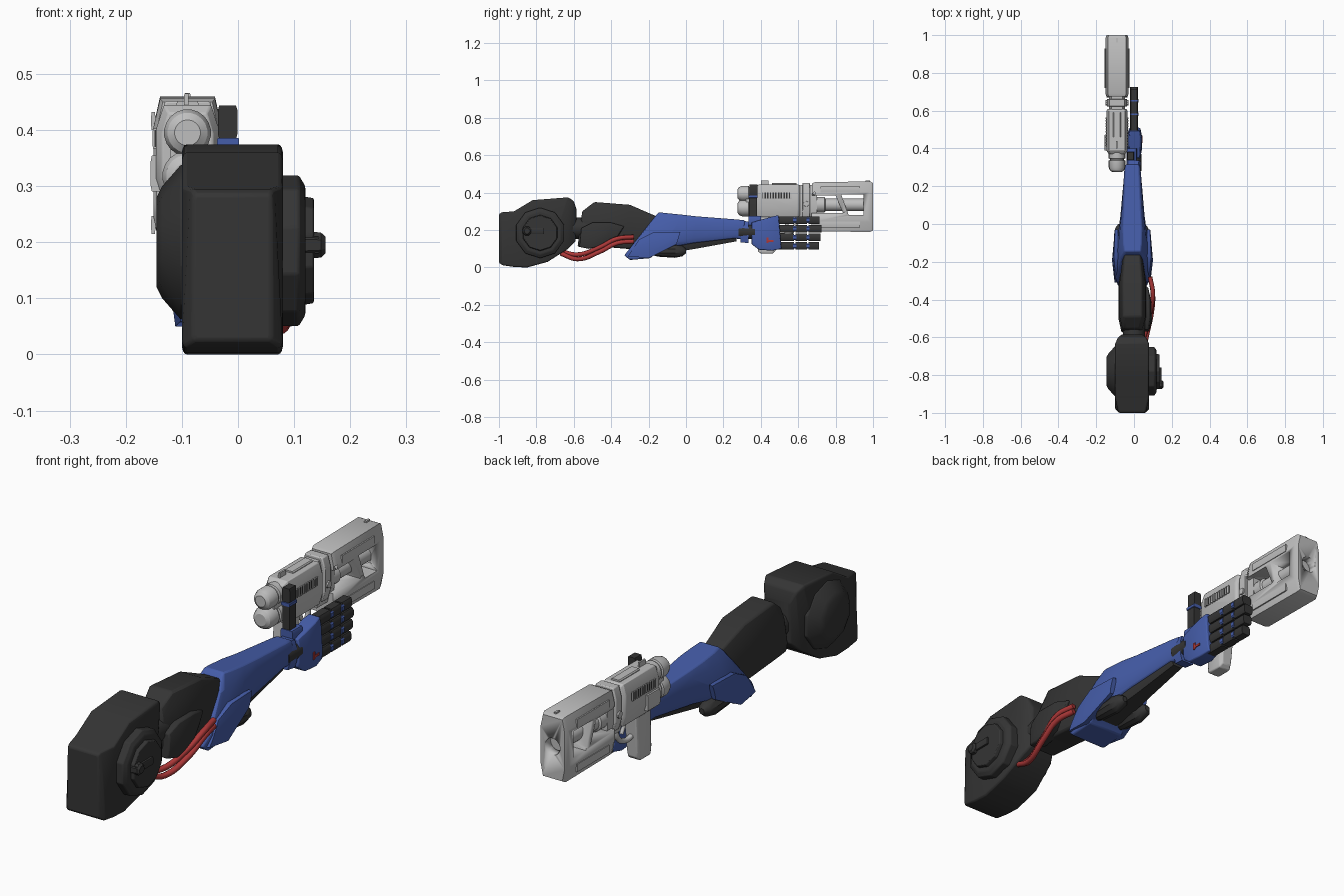
import bpy, bmesh, math
from mathutils import Vector

old = bpy.data.objects.get("Cube")
if old:
    bpy.data.objects.remove(old)


def material(name, rgb):
    m = bpy.data.materials.new(name)
    m.use_nodes = True
    m.diffuse_color = (*rgb, 1)
    m.node_tree.nodes["Principled BSDF"].inputs["Base Color"].default_value = (*rgb, 1)
    return m


DARK = material("charcoal", (.035, .035, .035))
BLUE = material("blue", (.06, .11, .4))
GREY = material("light_grey", (.52, .52, .52))
RED = material("red", (.42, .04, .04))


def finish(name, bm, mat, bevel=0.0):
    bmesh.ops.recalc_face_normals(bm, faces=bm.faces)
    me = bpy.data.meshes.new(name)
    bm.to_mesh(me)
    bm.free()
    me.materials.append(mat)
    ob = bpy.data.objects.new(name, me)
    bpy.context.collection.objects.link(ob)
    if bevel:
        mod = ob.modifiers.new("edge", "BEVEL")
        mod.width, mod.segments, mod.angle_limit = bevel, 2, math.radians(30)
    bpy.ops.object.select_all(action="DESELECT")
    ob.select_set(True)
    bpy.context.view_layer.objects.active = ob
    bpy.ops.object.shade_smooth_by_angle(angle=math.radians(32))
    return ob


def skin(rings):
    """Bridge equal rings of points into a closed solid."""
    bm = bmesh.new()
    rows = [[bm.verts.new(p) for p in r] for r in rings]
    n = len(rows[0])
    for a, b in zip(rows, rows[1:]):
        for i in range(n):
            j = (i + 1) % n
            bm.faces.new((a[i], a[j], b[j], b[i]))
    bm.faces.new(rows[0])
    bm.faces.new(rows[-1])
    return bm


def loft(name, mat, cx, sections, chamfer=.25, bevel=0.0):
    """Chamfered sections along y: (y low, y high, z low, z high, half width low, half width high)."""
    rings = []
    c = chamfer
    shape = [(c - 1, 0), (1 - c, 0), (1, c), (1, 1 - c), (1 - c, 1), (c - 1, 1), (-1, 1 - c), (-1, c)]
    for yl, yh, zl, zh, wl, wh in sections:
        rings.append([(cx + u * (wl + (wh - wl) * t), yl + (yh - yl) * t, zl + (zh - zl) * t)
                      for u, t in shape])
    return finish(name, skin(rings), mat, bevel)


def block(name, mat, x, y, z, chamfer=.12, bevel=0.0):
    """Chamfered box from three (low, high) ranges."""
    w = (x[1] - x[0]) / 2
    return loft(name, mat, x[0] + w, [(v, v, *z, w, w) for v in y], chamfer, bevel)


def lathe(name, mat, axis, centre, profile, sides=20, bevel=0.0):
    """Turned solid; profile holds (position on axis, radius)."""
    rings = []
    for pos, r in profile:
        ring = []
        for i in range(sides):
            a = math.tau * (i + .5) / sides
            p = Vector(centre)
            others = [k for k in range(3) if k != axis]
            p[axis] = pos
            p[others[0]] += r * math.cos(a)
            p[others[1]] += r * math.sin(a)
            ring.append(p)
        rings.append(ring)
    return finish(name, skin(rings), mat, bevel)


def tube(name, mat, points, radius):
    cu = bpy.data.curves.new(name, "CURVE")
    cu.dimensions, cu.bevel_depth, cu.bevel_resolution = "3D", radius, 2
    cu.resolution_u, cu.use_fill_caps = 6, True
    sp = cu.splines.new("BEZIER")
    sp.bezier_points.add(len(points) - 1)
    for bp, p in zip(sp.bezier_points, points):
        bp.co = p
        bp.handle_left_type = bp.handle_right_type = "AUTO"
    cu.materials.append(mat)
    ob = bpy.data.objects.new(name, cu)
    bpy.context.collection.objects.link(ob)
    return ob


def cut(target, cutter):
    mod = target.modifiers.new("cut", "BOOLEAN")
    mod.object, mod.solver = cutter, "EXACT"
    cutter.hide_render = True
    cutter.hide_viewport = True
    cutter.display_type = "WIRE"


# Shoulder: wide housing with stepped side caps
loft("shoulder_housing", DARK, -.01, [
    (-1, -1, .025, .285, .07, .07), (-.98, -.985, .012, .295, .09, .075),
    (-.92, -.92, .003, .3, .09, .09), (-.85, -.82, 0, .36, .09, .09), (-.74, -.63, .03, .375, .09, .09),
    (-.63, -.6, .1, .355, .075, .075), (-.59, -.585, .14, .31, .055, .055)], .04, .006)
lathe("shoulder_inner_cap", DARK, 0, (0, -.78, .2), [(-.145, .08), (-.135, .1), (-.1, .14), (-.05, .14)], 10, .005)
lathe("shoulder_outer_cap", DARK, 0, (0, -.78, .185), [(.04, .135), (.108, .135), (.12, .115)], 10, .004)
lathe("shoulder_outer_disc", DARK, 0, (0, -.78, .185), [(.1, .1), (.135, .094)], 10, .003)
lathe("shoulder_knob", DARK, 0, (0, -.85, .195), [(.11, .028), (.148, .024), (.156, .016)], 8)
block("shoulder_knob_bar", DARK, (.12, .145), (-.87, -.76), (.18, .21))

# Upper arm
lathe("shoulder_joint", DARK, 1, (0, 0, .21), [(-.64, .06), (-.5, .06)], 12)
loft("upper_arm", DARK, -.008, [
    (-.58, -.555, .11, .3, .06, .05), (-.5, -.49, .115, .35, .078, .065),
    (-.32, -.3, .1, .335, .078, .065), (-.24, -.15, .1, .27, .055, .05)], .22, .008)
loft("upper_arm_side_plate", DARK, .06, [
    (-.57, -.56, .11, .21, .02, .02), (-.52, -.5, .1, .24, .036, .03), (-.42, -.4, .12, .24, .034, .028),
    (-.36, -.33, .17, .22, .015, .015)], .2, .005)

# Paired red cables under the elbow
for i in range(2):
    d = i * .024
    tube(f"cable_{i + 1}", RED, [
        (.05 - d, -.67, .075 + d / 2), (.07 - d / 2, -.58, .045 + d), (.095 - d / 3, -.46, .085 + d),
        (.1, -.37, .13 + d), (.085, -.28, .14 + d)], .012)

# Forearm: blue shell above a dark core
loft("forearm_shell", BLUE, -.008, [
    (-.33, -.16, .065, .28, .095, .05), (-.3, -.145, .04, .295, .105, .055),
    (-.19, -.1, .05, .29, .105, .06), (-.13, -.02, .1, .282, .09, .062),
    (.04, .06, .13, .273, .066, .056), (.26, .28, .155, .256, .044, .044), (.31, .315, .15, .252, .04, .04)], .2, .006)
for side in (-1, 1):
    loft("forearm_flank_" + ("left" if side > 0 else "right"), BLUE, -.008 + side * .085, [
        (-.31, -.25, .06, .15, .012, .01), (-.2, -.17, .05, .19, .025, .018), (-.05, -.03, .125, .19, .01, .01)], .25)
    lathe("forearm_pod_" + ("left" if side > 0 else "right"), DARK, 1, (side * .06 - .012, 0, .088), [
        (-.19, .02), (-.15, .03), (-.06, .036), (-.02, .028), (.0, .012)], 10)
loft("forearm_core", DARK, -.005, [
    (-.26, -.26, .06, .2, .06, .06), (-.1, -.1, .075, .2, .06, .06), (.05, .05, .1, .2, .045, .045),
    (.27, .27, .14, .2, .03, .03)], .3)

# Wrist and hand
lathe("wrist_joint", DARK, 1, (0, 0, .19), [(.28, .04), (.37, .04)], 12)
loft("wrist_cuff", BLUE, -.003, [(.29, .3, .135, .25, .035, .035), (.335, .335, .13, .245, .038, .038)], .25)
loft("palm", BLUE, .004, [
    (.35, .35, .125, .24, .03, .03), (.39, .4, .095, .255, .038, .034),
    (.46, .46, .09, .272, .04, .036), (.51, .495, .1, .28, .03, .03)], .18, .004)
block("palm_mark", RED, (.04, .046), (.43, .468), (.136, .146))
block("palm_mark_upright", RED, (.04, .046), (.43, .44), (.13, .16))

# Fingers: dark segments with blue knuckle bands
for i, tip in enumerate((.71, .72, .725, .715)):
    z = .115 + i * .046
    for k, start in enumerate((.49, .586, .656)):
        end = (.578, .648, tip)[k]
        block(f"finger_{i + 1}_segment_{k + 1}", DARK, (-.022, .022), (start, end), (z - .02, z + .02), .25)
    block(f"finger_{i + 1}_bones", BLUE, (-.017, .017), (.48, tip - .02), (z - .014, z + .014), .25)
    for y in (.582, .652):
        block(f"finger_{i + 1}_band", BLUE, (-.02, .025), (y - .009, y + .009), (z - .013, z + .013), .2)

# Raised thumb
block("thumb_root", BLUE, (-.04, .015), (.335, .4), (.22, .275))
block("thumb_lower", DARK, (-.034, 0), (.338, .38), (.26, .375), .1)
block("thumb_band", BLUE, (-.037, .002), (.335, .383), (.372, .386))
block("thumb_tip", DARK, (-.036, -.001), (.34, .382), (.384, .444), .15)

# Pistol rear body
GX = -.09
loft("pistol_body", GREY, GX, [
    (.37, .37, .28, .43, .045, .045), (.39, .39, .27, .445, .056, .056),
    (.6, .6, .27, .445, .056, .056), (.61, .61, .28, .435, .048, .048)], .25, .003)
for label, z, r in (("upper", .395, .042), ("lower", .318, .045)):
    lathe(f"pistol_rear_cylinder_{label}", GREY, 1, (GX, 0, z), [
        (.275, r * .55), (.284, r * .85), (.3, r), (.335, r), (.338, r * .85), (.345, r * .85), (.348, r), (.39, r)])
block("pistol_rear_link", GREY, (GX - .03, GX + .03), (.32, .38), (.3, .41))
block("pistol_side_lug", GREY, (-.156, -.13), (.39, .47), (.29, .355), .2)
block("pistol_rear_sight", GREY, (GX - .006, GX + .002), (.4, .44), (.43, .465))
block("pistol_top_rail", GREY, (GX - .02, GX + .02), (.46, .59), (.43, .452), .2)

# Vent panels with ribs on both sides
for side in (-1, 1):
    x = GX + side * .056
    block("vent_panel", DARK, (x - .003, x + .003), (.41, .565), (.37, .4))
    for k in range(11):
        y = .412 + k * .0145
        block("vent_rib", GREY, (x - .006, x + .006), (y, y + .007), (.367, .403))

# Collar between body and shroud
block("pistol_neck", GREY, (GX - .042, GX + .042), (.6, .7), (.25, .44), .3)
block("pistol_collar", GREY, (GX - .053, GX + .053), (.622, .662), (.27, .452), .25, .004)
for side in (-1, 1):
    lathe("collar_bolt", GREY, 0, (0, .642, .34), [(GX + side * .04, .016), (GX + side * .06, .014)], 10)

# Slotted shroud and barrel
shroud = loft("pistol_shroud", GREY, GX, [
    (.67, .675, .2, .45, .055, .055), (.69, .69, .193, .456, .061, .061),
    (.985, .985, .19, .46, .061, .061), (1, 1, .198, .452, .055, .055)], .2)
slots = [
    loft("slot_cutter_rear", GREY, GX, [(.64, .64, .29, .385, .2, .2), (.84, .8, .29, .385, .2, .2)], .05),
    loft("slot_cutter_front", GREY, GX, [(.87, .83, .28, .39, .2, .2), (.95, .95, .28, .39, .2, .2)], .2),
    lathe("bore_cutter", GREY, 1, (GX, 0, .33), [(.9, .034), (1.1, .034)], 24)]
for c in slots:
    cut(shroud, c)
lathe("pistol_barrel", GREY, 1, (GX, 0, .335), [(.6, .042), (.74, .042), (.745, .034), (.965, .034)], 24)
block("pistol_front_sight", GREY, (GX - .005, GX + .005), (.96, .985), (.45, .466))
for sx in (-1, 1):
    for z in (.232, .42):
        lathe("muzzle_bolt", GREY, 1, (GX + sx * .04, 0, z), [(.985, .008), (1.0, .008)], 8)
    for z in (.235, .42):
        block("shroud_panel", GREY, (GX + sx * .061 - .004, GX + sx * .061 + .004), (.72, .93), (z - .02, z + .012), .3)

# Grip, trigger and guard
loft("pistol_grip", GREY, GX, [
    (.385, .4, .085, .3, .022, .028), (.4, .41, .075, .3, .03, .032),
    (.465, .48, .075, .3, .03, .032), (.48, .5, .09, .3, .022, .028)], .12, .004)
tube("trigger_guard", GREY, [(GX, .47, .18), (GX, .53, .175), (GX, .58, .21), (GX, .585, .28)], .011)
tube("trigger", GREY, [(GX, .53, .28), (GX, .535, .24), (GX, .55, .21)], .008)
